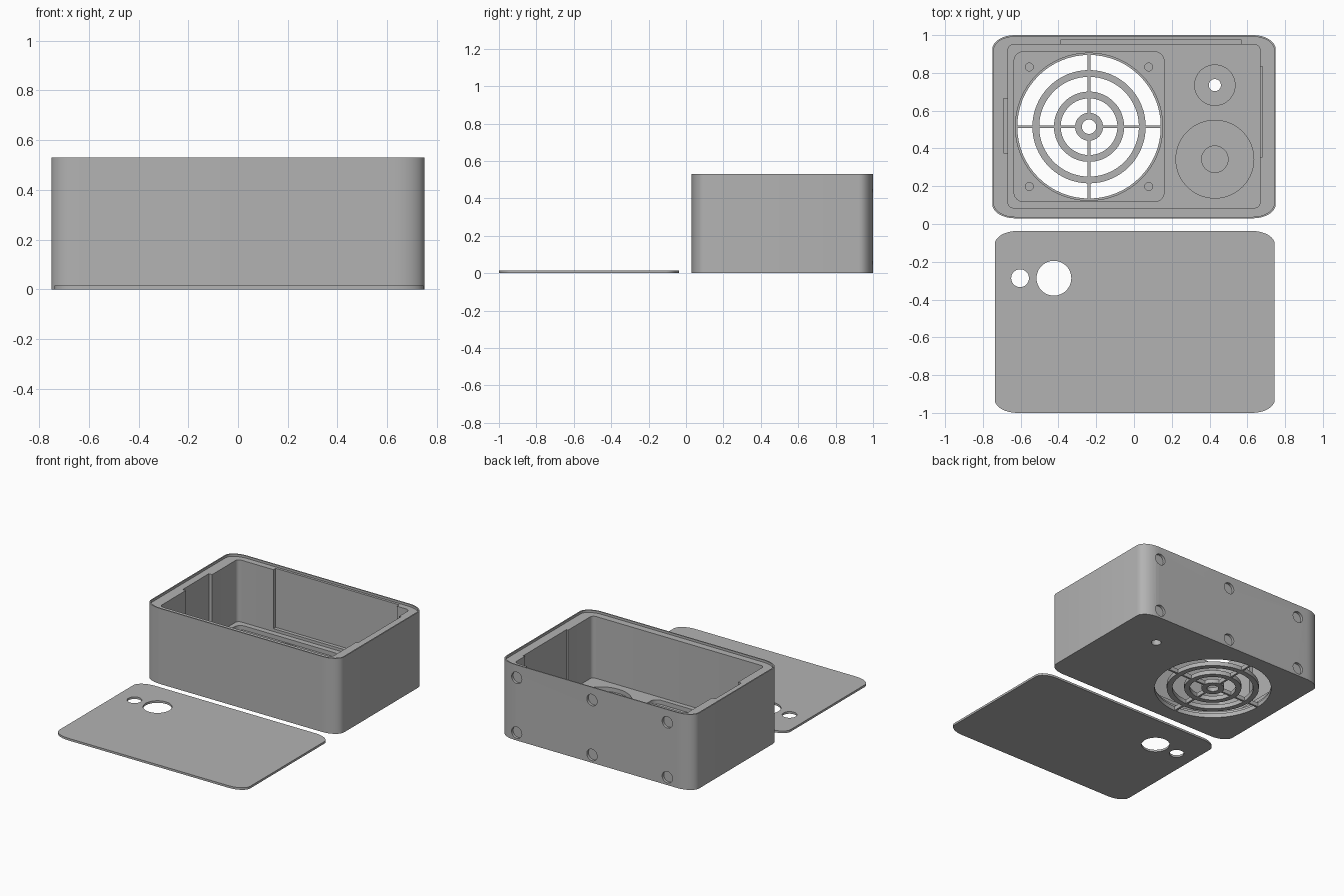
import bpy, bmesh
from math import sin, cos, pi, radians
from mathutils import Matrix

old = bpy.data.objects.get("Cube")
if old:
    bpy.data.objects.remove(old, do_unlink=True)

grey = bpy.data.materials.new("Plain grey")
grey.use_nodes = True
colour = (0.45, 0.45, 0.45, 1)
grey.diffuse_color = colour
grey.node_tree.nodes["Principled BSDF"].inputs["Base Color"].default_value = colour


def finish(name, bm):
    bmesh.ops.recalc_face_normals(bm, faces=bm.faces)
    mesh = bpy.data.meshes.new(name)
    bm.to_mesh(mesh)
    bm.free()
    ob = bpy.data.objects.new(name, mesh)
    bpy.context.collection.objects.link(ob)
    mesh.materials.append(grey)
    return ob


def prism(name, outline, z0, z1):
    bm = bmesh.new()
    face = bm.faces.new([bm.verts.new((x, y, z0)) for x, y in outline])
    top = bmesh.ops.extrude_face_region(bm, geom=[face])["geom"]
    verts = [v for v in top if isinstance(v, bmesh.types.BMVert)]
    bmesh.ops.translate(bm, verts=verts, vec=(0, 0, z1 - z0))
    return finish(name, bm)


def rounded(x0, x1, y0, y1, rx, ry, steps=8):
    corners = [(x1 - rx, y1 - ry), (x0 + rx, y1 - ry), (x0 + rx, y0 + ry), (x1 - rx, y0 + ry)]
    pts = []
    for q, (cx, cy) in enumerate(corners):
        for i in range(steps + 1):
            a = (q + i / steps) * pi / 2
            pts.append((cx + rx * cos(a), cy + ry * sin(a)))
    return pts


def rect(x0, x1, y0, y1):
    return [(x0, y0), (x1, y0), (x1, y1), (x0, y1)]


def circle(x, y, r, n=64):
    return [(x + r * cos(2 * pi * i / n), y + r * sin(2 * pi * i / n)) for i in range(n)]


def cut(target, cutter):
    cutter.hide_render = True
    mod = target.modifiers.new("Cut", "BOOLEAN")
    mod.operation = "DIFFERENCE"
    mod.solver = "EXACT"
    mod.object = cutter
    bpy.context.view_layer.objects.active = target
    bpy.ops.object.modifier_apply(modifier=mod.name)
    bpy.data.objects.remove(cutter, do_unlink=True)


def smooth(ob):
    bpy.ops.object.select_all(action="DESELECT")
    ob.select_set(True)
    bpy.context.view_layer.objects.active = ob
    bpy.ops.object.shade_smooth_by_angle(angle=radians(30))


HEIGHT, FLOOR, SEAT, TOP = 0.53, 0.08, 0.05, 0.7
FAN_X, FAN_Y = -0.238, 0.515

# Box body with a shallow lid rebate and the main cavity
box = prism("box_body", rounded(-0.75, 0.75, 0.03, 1.0, 0.12, 0.075), 0, HEIGHT)
cut(box, prism("rebate", rounded(-0.742, 0.742, 0.038, 0.992, 0.115, 0.07), HEIGHT - 0.016, TOP))
cut(box, prism("cavity", rounded(-0.667, 0.667, 0.085, 0.95, 0.03, 0.025, 4), FLOOR, TOP))

# Shallow wall recesses on the two ends and the back
for x0, x1, y0, y1 in ((-0.692, -0.6, 0.375, 0.665), (0.6, 0.68, 0.355, 0.835),
                       (-0.39, 0.57, 0.9, 0.975)):
    cut(box, prism("wall_recess", rect(x0, x1, y0, y1), FLOOR + 0.02, TOP))

# Fan seat, fan opening and screw holes in the floor
cut(box, prism("fan_seat", rounded(FAN_X - 0.397, FAN_X + 0.397, FAN_Y - 0.397, FAN_Y + 0.397,
                                   0.05, 0.05), SEAT, 0.2))
cut(box, prism("fan_opening", circle(FAN_X, FAN_Y, 0.38), -0.1, 0.2))
cut(box, prism("fan_opening_step", circle(FAN_X, FAN_Y, 0.39), 0.03, 0.2))
for sx in (-1, 1):
    for sy in (-1, 1):
        cut(box, prism("screw_hole", circle(FAN_X + sx * 0.316, FAN_Y + sy * 0.316, 0.021, 24),
                       0.02, 0.2))

# Round sockets in the floor: a jack with a through hole and a larger stepped one
for x, y, r, z in ((0.428, 0.735, 0.107, 0.04), (0.428, 0.735, 0.032, -0.1),
                   (0.428, 0.343, 0.206, 0.05), (0.428, 0.343, 0.07, 0.03)):
    cut(box, prism("socket", circle(x, y, r), z, 0.2))

# Six blind round pockets in the back wall
for x in (-0.555, 0.03, 0.615):
    for z in (0.055, 0.44):
        pocket = prism("back_pocket", circle(0, 0, 0.04, 32), -0.018, 0.1)
        pocket.data.transform(Matrix.Translation((x, 1.0, z)) @ Matrix.Rotation(-pi / 2, 4, "X"))
        cut(box, pocket)
smooth(box)

# Fan grille: hub, two rings and four spokes
for name, outer, inner in (("grille_hub", 0.074, 0.038), ("grille_inner_ring", 0.186, 0.15),
                           ("grille_outer_ring", 0.3, 0.264)):
    ring = prism(name, circle(FAN_X, FAN_Y, outer), 0, 0.03)
    cut(ring, prism("ring_hole", circle(FAN_X, FAN_Y, inner), -0.1, 0.1))
    smooth(ring)
for i in range(4):
    spoke = prism("grille_spoke", rect(0.06, 0.385, -0.007, 0.007), 0.0005, 0.0295)
    spoke.data.transform(Matrix.Translation((FAN_X, FAN_Y, 0)) @ Matrix.Rotation(i * pi / 2, 4, "Z"))

# Flat lid lying in front of the box, with two cable holes
lid = prism("lid", rounded(-0.737, 0.745, -1.0, -0.037, 0.12, 0.07), 0, 0.015)
for x, r in ((-0.603, 0.047), (-0.424, 0.092)):
    cut(lid, prism("lid_hole", circle(x, -0.287, r), -0.1, 0.1))
smooth(lid)
